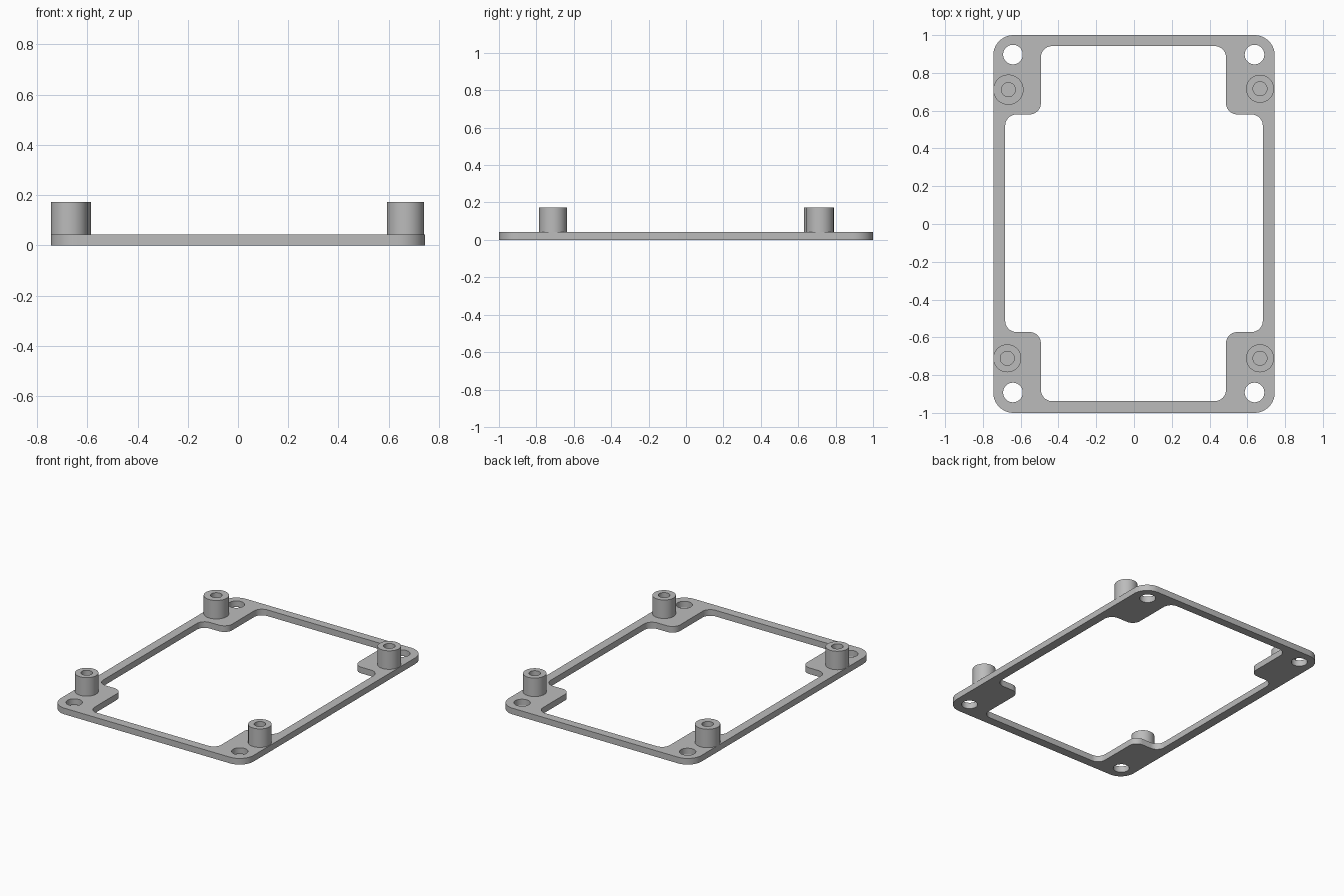
import bpy, bmesh, math
from mathutils import Vector

cube = bpy.data.objects.get("Cube")
if cube:
    bpy.data.objects.remove(cube, do_unlink=True)

PLATE_TOP, BOSS_TOP = 0.043, 0.172

grey = bpy.data.materials.new("plain grey")
grey.use_nodes = True
colour = (0.5, 0.5, 0.5, 1)
grey.diffuse_color = colour
grey.node_tree.nodes["Principled BSDF"].inputs["Base Color"].default_value = colour


def rounded(corners, radius, steps=10):
    """Outline through the corners with each right angle filleted."""
    points = []
    for i, corner in enumerate(corners):
        c = Vector(corner)
        a = (Vector(corners[i - 1]) - c).normalized() * radius
        b = (Vector(corners[(i + 1) % len(corners)]) - c).normalized() * radius
        for k in range(steps + 1):
            t = math.pi / 2 * k / steps
            points.append(c + a * (1 - math.sin(t)) + b * (1 - math.cos(t)))
    return points


def circle(x, y, radius, steps=40):
    return [Vector((x + radius * math.cos(math.tau * k / steps),
                    y + radius * math.sin(math.tau * k / steps))) for k in range(steps)]


def finish(name, bm):
    bmesh.ops.remove_doubles(bm, verts=bm.verts, dist=0.0001)
    bmesh.ops.recalc_face_normals(bm, faces=bm.faces)
    mesh = bpy.data.meshes.new(name)
    bm.to_mesh(mesh)
    bm.free()
    mesh.materials.append(grey)
    obj = bpy.data.objects.new(name, mesh)
    bpy.context.collection.objects.link(obj)
    bpy.ops.object.select_all(action="DESELECT")
    obj.select_set(True)
    bpy.context.view_layer.objects.active = obj
    bpy.ops.object.shade_smooth_by_angle(angle=math.radians(30))
    return obj


# Frame plate: outer outline, stepped opening and four screw holes
W, L = 0.745, 1.0
rail, left_tab, right_tab = 0.682, 0.487, -0.493
back, front, back_tab, front_tab = 0.942, -0.938, 0.58, -0.572
opening = [(right_tab, front), (left_tab, front), (left_tab, front_tab), (rail, front_tab),
           (rail, back_tab), (left_tab, back_tab), (left_tab, back), (right_tab, back),
           (right_tab, back_tab), (-rail, back_tab), (-rail, front_tab), (right_tab, front_tab)]
outlines = [rounded([(-W, -L), (W, -L), (W, L), (-W, L)], 0.107), rounded(opening, 0.06)]
outlines += [circle(x, y, 0.052) for x in (-0.641, 0.638) for y in (-0.892, 0.897)]

curve = bpy.data.curves.new("frame_outline", "CURVE")
curve.dimensions = "2D"
curve.fill_mode = "BOTH"
curve.extrude = PLATE_TOP / 2
for outline in outlines:
    spline = curve.splines.new("POLY")
    spline.points.add(len(outline) - 1)
    for point, p in zip(spline.points, outline):
        point.co = (p.x, p.y, 0, 1)
    spline.use_cyclic_u = True
helper = bpy.data.objects.new("frame_outline", curve)
bpy.context.collection.objects.link(helper)
bpy.context.view_layer.update()
evaluated = helper.evaluated_get(bpy.context.evaluated_depsgraph_get())
bm = bmesh.new()
bm.from_mesh(evaluated.to_mesh())
evaluated.to_mesh_clear()
bpy.data.objects.remove(helper, do_unlink=True)
bmesh.ops.translate(bm, verts=bm.verts, vec=(0, 0, PLATE_TOP / 2))
finish("frame_plate", bm)


# Standoffs: turned posts with a blind hole down to the plate
def standoff(name, x, y, radius, bore=0.037):
    bm = bmesh.new()
    profile = [(radius, PLATE_TOP - 0.005), (radius, BOSS_TOP), (bore, BOSS_TOP),
               (bore, PLATE_TOP + 0.001), (0, PLATE_TOP + 0.001)]
    verts = [bm.verts.new((r, 0, z)) for r, z in profile]
    edges = [bm.edges.new(pair) for pair in zip(verts, verts[1:])]
    bmesh.ops.spin(bm, geom=verts + edges, cent=(0, 0, 0), axis=(0, 0, 1),
                   angle=math.tau, steps=48)
    finish(name, bm).location = (x, y, 0)


standoff("standoff_back_right", -0.665, 0.711, 0.08)
standoff("standoff_back_left", 0.667, 0.716, 0.074)
standoff("standoff_front_right", -0.671, -0.711, 0.074)
standoff("standoff_front_left", 0.667, -0.711, 0.074)
